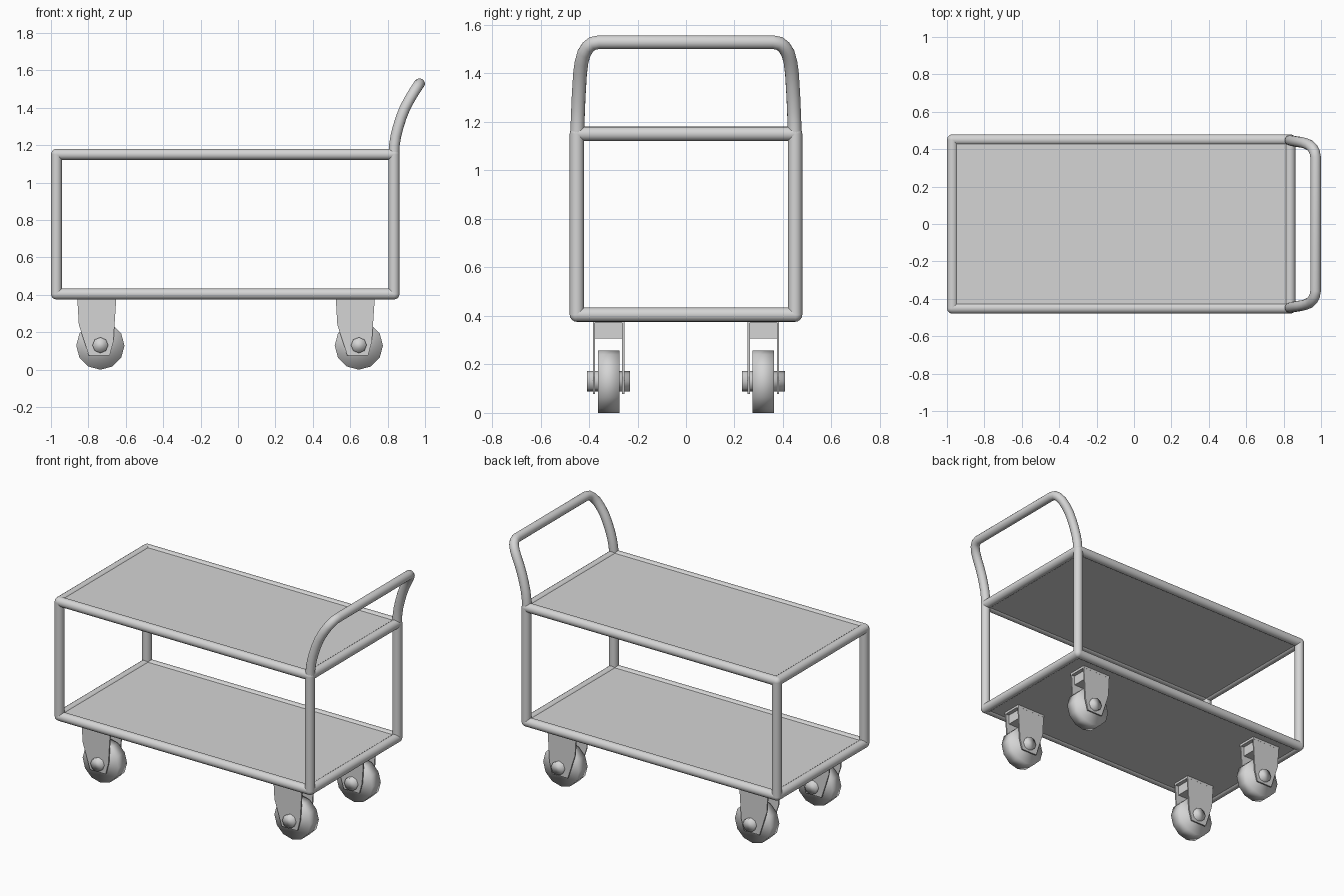
import bpy
import bmesh
from mathutils import Vector

cube = bpy.data.objects.get("Cube")
if cube:
    bpy.data.objects.remove(cube, do_unlink=True)

COLOUR = (0.66, 0.66, 0.66, 1)
grey = bpy.data.materials.new("light grey metal")
grey.use_nodes = True
grey.diffuse_color = COLOUR
grey.node_tree.nodes["Principled BSDF"].inputs["Base Color"].default_value = COLOUR

R = 0.0295                      # frame tube radius
X0, X1, Y = -0.9705, 0.834, 0.45
LOW, HIGH = 0.405, 1.151        # rail heights


def finish(name, bm, smooth=False):
    bmesh.ops.recalc_face_normals(bm, faces=bm.faces)
    mesh = bpy.data.meshes.new(name)
    bm.to_mesh(mesh)
    bm.free()
    mesh.materials.append(grey)
    for p in mesh.polygons:
        p.use_smooth = smooth
    obj = bpy.data.objects.new(name, mesh)
    bpy.context.collection.objects.link(obj)


def tube(name, points, radius=R):
    """Round tube along a path, with ball ends that close the joints."""
    curve = bpy.data.curves.new(name, "CURVE")
    curve.dimensions = "3D"
    curve.bevel_depth = radius
    curve.bevel_resolution = 6
    spline = curve.splines.new("POLY")
    spline.points.add(len(points) - 1)
    for sp, co in zip(spline.points, points):
        sp.co = (*co, 1)
    temp = bpy.data.objects.new(name, curve)
    bpy.context.collection.objects.link(temp)
    bpy.context.view_layer.update()
    mesh = bpy.data.meshes.new_from_object(
        temp.evaluated_get(bpy.context.evaluated_depsgraph_get()))
    bm = bmesh.new()
    bm.from_mesh(mesh)
    bpy.data.objects.remove(temp, do_unlink=True)
    bpy.data.meshes.remove(mesh)
    for end in (points[0], points[-1]):
        ball = bmesh.ops.create_uvsphere(bm, u_segments=16, v_segments=8, radius=radius)
        bmesh.ops.translate(bm, verts=ball["verts"], vec=end)
    finish(name, bm, True)


def box(name, lo, hi):
    bm = bmesh.new()
    bmesh.ops.create_cube(bm, size=1)
    for v in bm.verts:
        v.co = Vector([c * (b - a) + (a + b) / 2 for c, a, b in zip(v.co, lo, hi)])
    finish(name, bm)


def disc(name, centre, radius, width, sides):
    """Low-poly cylinder lying along y, with a vertex at the bottom."""
    cx, cy, cz = centre
    bm = bmesh.new()
    bmesh.ops.create_cone(bm, cap_ends=True, segments=sides, radius1=radius,
                          radius2=radius, depth=width)
    for v in bm.verts:
        x, y, z = v.co
        v.co = (cx + x, cy + z, cz + y)
    finish(name, bm, True)


def side_plate(name, cx, cy):
    outline = [(-0.123, 0.38), (-0.115, 0.24), (-0.062, 0.077),
               (0.05, 0.077), (0.07, 0.15), (0.085, 0.38)]
    bm = bmesh.new()
    face = bm.faces.new([bm.verts.new((cx + x, cy - 0.0045, z)) for x, z in outline])
    ext = bmesh.ops.extrude_face_region(bm, geom=[face])
    moved = [g for g in ext["geom"] if isinstance(g, bmesh.types.BMVert)]
    bmesh.ops.translate(bm, verts=moved, vec=(0, 0.009, 0))
    finish(name, bm)


# Shelves: a slab inside four rails
for level, z in (("lower", LOW), ("upper", HIGH)):
    box(level + "_shelf", (X0, -Y, z - 0.02), (X1, Y, z + 0.02))
    for side, y in (("front", -Y), ("back", Y)):
        tube(f"{level}_{side}_rail", [(X0, y, z), (X1, y, z)])
    for end, x in (("right", X0), ("left", X1)):
        tube(f"{level}_{end}_rail", [(x, -Y, z), (x, Y, z)])

# Corner posts
for end, x in (("right", X0), ("left", X1)):
    for side, y in (("front", -Y), ("back", Y)):
        tube(f"{side}_{end}_post", [(x, y, LOW), (x, y, HIGH)])

# Push handle: one half path, mirrored
half = [(X1, 0.448, HIGH), (0.836, 0.447, 1.2), (0.844, 0.445, 1.25), (0.857, 0.443, 1.3),
        (0.873, 0.44, 1.35), (0.893, 0.437, 1.4), (0.917, 0.431, 1.445),
        (0.939, 0.421, 1.482), (0.956, 0.405, 1.508), (0.966, 0.385, 1.524),
        (0.971, 0.357, 1.529)]
tube("push_handle", half + [(x, -y, z) for x, y, z in reversed(half)], 0.0285)

# Casters
for end, x in (("right", -0.736), ("left", 0.646)):
    for side, y in (("front", -0.319), ("back", 0.319)):
        tag = f"{side}_{end}_caster"
        disc(tag + "_wheel", (x, y, 0.129), 0.129, 0.089, 12)
        disc(tag + "_axle", (x, y, 0.131), 0.042, 0.178, 8)
        box(tag + "_flange", (x - 0.123, y - 0.065, 0.37), (x + 0.085, y + 0.065, 0.385))
        box(tag + "_block", (x - 0.09, y - 0.058, 0.307), (x + 0.06, y + 0.058, 0.37))
        for face, s in (("front", -1), ("back", 1)):
            side_plate(f"{tag}_{face}_plate", x, y + s * 0.06)
